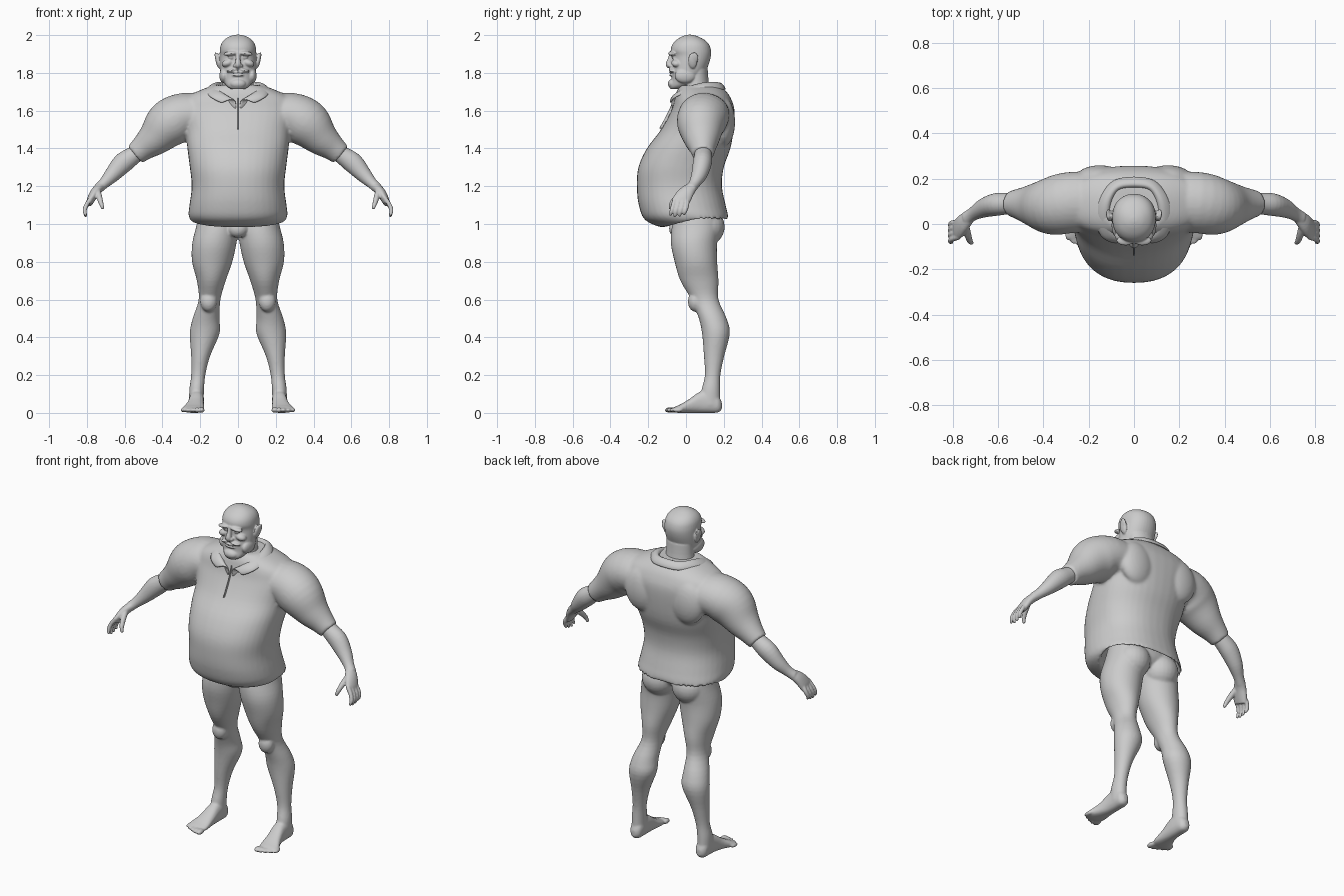
import bpy, bmesh, math
from mathutils import Vector, Matrix

SEG = 40

def smooth(rows, k=4):
    """Catmull-Rom interpolation of rows of numbers."""
    out, n = [], len(rows)
    for i in range(n - 1):
        quad = zip(rows[max(i - 1, 0)], rows[i], rows[i + 1], rows[min(i + 2, n - 1)])
        quad = list(quad)
        for j in range(k):
            t = j / k
            out.append([.5 * (2*b + (c - a)*t + (2*a - 5*b + 4*c - d)*t*t
                              + (3*b - a - 3*c + d)*t**3) for a, b, c, d in quad])
    return out + [list(rows[-1])]

def skin(bm, rings):
    """Bridge rings of points and cap both ends."""
    vs = [[bm.verts.new(p) for p in r] for r in rings]
    faces = [bm.faces.new(vs[0]), bm.faces.new(vs[-1])]
    for a, b in zip(vs, vs[1:]):
        for i in range(len(a)):
            j = (i + 1) % len(a)
            faces.append(bm.faces.new((a[i], a[j], b[j], b[i])))
    bmesh.ops.recalc_face_normals(bm, faces=faces)

def stack(bm, rows, axis='z', e=2.0):
    """Rows (t, a0, a1, b0, b1[, front drop]) along z (a=x, b=y) or y (a=x, b=z)."""
    rings = []
    for r in smooth(rows):
        t, a0, a1, b0, b1 = r[:5]
        drop = r[5] if len(r) > 5 else 0
        ring = []
        for i in range(SEG):
            w = 2 * math.pi * i / SEG
            c, s = math.cos(w), math.sin(w)
            a = (a0 + a1)/2 + (a1 - a0)/2 * math.copysign(abs(c)**(2/e), c)
            b = (b0 + b1)/2 + (b1 - b0)/2 * math.copysign(abs(s)**(2/e), s)
            ring.append((a, b, t - drop * max(0, -s)) if axis == 'z' else (a, t, b))
        rings.append(ring)
    skin(bm, rings)

def tube(bm, rows, n=24):
    """Rows (x, y, z, radius across, radius along y) swept as a limb."""
    rows = smooth(rows)
    P = [Vector(r[:3]) for r in rows]
    rings = []
    for i, r in enumerate(rows):
        t = (P[min(i + 1, len(P) - 1)] - P[max(i - 1, 0)]).normalized()
        u = t.cross(Vector((0, 1, 0))).normalized()
        v = u.cross(t)
        ang = [2 * math.pi * k / n for k in range(n)]
        rings.append([P[i] + u*math.cos(w)*r[3] + v*math.sin(w)*r[4] for w in ang])
    skin(bm, rings)

def ball(bm, c, r, rot=0, axis='Y'):
    m = Matrix.Translation(c) @ Matrix.Rotation(rot, 4, axis) @ Matrix.Diagonal((*r, 1))
    bmesh.ops.create_uvsphere(bm, u_segments=24, v_segments=14, radius=1, matrix=m)

def mirror(bm):
    d = bmesh.ops.duplicate(bm, geom=bm.verts[:] + bm.edges[:] + bm.faces[:])['geom']
    for v in d:
        if isinstance(v, bmesh.types.BMVert):
            v.co.x *= -1
    bmesh.ops.reverse_faces(bm, faces=[f for f in d if isinstance(f, bmesh.types.BMFace)])

def finish(name, bm, voxel=0, relax=4):
    me = bpy.data.meshes.new(name)
    bm.to_mesh(me)
    bm.free()
    ob = bpy.data.objects.new(name, me)
    bpy.context.collection.objects.link(ob)
    for p in me.polygons:
        p.use_smooth = True
    if voxel:
        m = ob.modifiers.new('fuse', 'REMESH')
        m.mode, m.voxel_size, m.use_smooth_shade = 'VOXEL', voxel, True
        s = ob.modifiers.new('relax', 'SMOOTH')
        s.factor, s.iterations = .5, relax
    return ob

# shirt: sleeves, then the torso with a hollow hem
bm = bmesh.new()
tube(bm, [(.15, .10, 1.57, .11, .13), (.28, .095, 1.575, .12, .135), (.365, .08, 1.53, .127, .128),
          (.44, .083, 1.455, .095, .098), (.50, .088, 1.405, .07, .072), (.545, .09, 1.367, .058, .056)], 32)
mirror(bm)
stack(bm, [(1.14, -.22, .22, -.08, .17, 0), (1.05, -.235, .235, -.09, .2, .02),
           (1.022, -.25, .25, -.115, .222, .04), (1.05, -.262, .262, -.215, .222, .03),
           (1.1, -.257, .257, -.25, .21, 0), (1.2, -.245, .245, -.26, .19, 0),
           (1.3, -.255, .255, -.252, .2, 0), (1.4, -.268, .268, -.207, .235, 0),
           (1.5, -.28, .28, -.132, .252, 0), (1.6, -.31, .31, -.078, .257, 0),
           (1.66, -.29, .29, -.06, .24, 0), (1.70, -.22, .22, -.05, .215, 0),
           (1.735, -.13, .13, -.03, .175, 0)], e=2.3)
for s in (-1, 1):  # shoulder blades
    ball(bm, (s*.15, .2, 1.54), (.11, .06, .13))
finish('shirt', bm, .009, 6)

# button strip down the chest
bm = bmesh.new()
tube(bm, [(0, -.055, 1.665, .004, .012), (0, -.078, 1.6, .004, .012), (0, -.131, 1.5, .004, .012)], 12)
for v in bm.verts:
    v.co.x *= .6
finish('shirt_placket', bm)

# collar: folded band between an upper and a lower edge
top = [(0, .165, 1.752), (.07, .155, 1.752), (.105, .09, 1.75), (.102, .01, 1.725), (.06, -.05, 1.69), (.008, -.075, 1.66)]
low = [(0, .21, 1.71), (.09, .195, 1.71), (.155, .115, 1.715), (.172, .02, 1.70), (.145, -.06, 1.668), (.085, -.085, 1.637)]
bm = bmesh.new()
edges = []
for a, b in zip(smooth(top, 3), smooth(low, 3)):
    a, b = Vector(a), Vector(b)
    mid = (a + b)/2 + Vector((0, 0, .012))
    foot = Vector((a.x * .97, a.y * .97, a.z - .06))
    edges.append([bm.verts.new(p) for p in (foot, a, mid, b)])
for a, b in zip(edges, edges[1:]):
    for i in range(3):
        bm.faces.new((a[i], b[i], b[i + 1], a[i + 1]))
bmesh.ops.recalc_face_normals(bm, faces=bm.faces[:])
collar = finish('collar', bm)
collar.modifiers.new('both', 'MIRROR').use_clip = True
sol = collar.modifiers.new('cloth', 'SOLIDIFY')
sol.thickness, sol.offset = .012, 0
collar.modifiers.new('soft', 'SUBSURF').levels = 1
collar.modifiers['soft'].render_levels = 1

# arms with hands
bm = bmesh.new()
tube(bm, [(.49, .09, 1.41, .04, .04), (.555, .09, 1.362, .048, .047), (.61, .086, 1.322, .054, .05),
          (.665, .07, 1.262, .042, .042), (.71, .045, 1.215, .029, .03), (.74, .025, 1.188, .027, .03)])
tube(bm, [(.725, .037, 1.2, .024, .028), (.755, .005, 1.17, .025, .04), (.778, -.022, 1.13, .021, .047),
          (.787, -.032, 1.105, .014, .042)])
for i in range(4):  # fingers
    y, z = -.066 + .024*i, .008*abs(i - 1.3)
    tube(bm, [(.775, y*.8 - .005, 1.14, .012, .012), (.80, y, 1.105, .012, .012),
              (.812, y - .01, 1.07, .011, .011), (.805, y - .018, 1.035 + z, .007, .007)], 12)
tube(bm, [(.745, -.01, 1.175, .018, .018), (.735, -.045, 1.145, .016, .016),
          (.725, -.075, 1.11, .013, .013), (.715, -.085, 1.08, .008, .008)], 12)
mirror(bm)
finish('arms', bm, .005, 3)

# legs, feet and hips
bm = bmesh.new()
stack(bm, [(1.1, .01, .20, -.04, .17), (1.0, -.005, .218, -.072, .185), (.9, .008, .242, -.08, .165),
           (.8, .03, .243, -.06, .165), (.7, .065, .218, -.03, .172), (.6, .093, .208, .028, .172),
           (.5, .098, .24, .068, .215), (.42, .098, .255, .085, .232), (.3, .148, .248, .095, .202),
           (.2, .173, .248, .1, .182), (.12, .18, .258, .082, .18), (.04, .182, .258, .075, .182)])
ball(bm, (.155, .05, .59), (.045, .04, .055))       # kneecap
ball(bm, (.1, .105, .985), (.1, .1, .1))            # buttock
stack(bm, [(.19, .205, .232, .02, .055), (.17, .185, .252, .002, .09), (.12, .18, .257, 0, .12),
           (.07, .18, .26, 0, .11), (.02, .18, .272, 0, .075), (-.03, .178, .294, 0, .045),
           (-.06, .185, .297, .002, .032), (-.072, .2, .285, .008, .022)], 'y', 2.4)
for i in range(5):  # toes
    ball(bm, (.194 + .0245*i, -.084 + .0025*i*i, .015), (.018 if i == 0 else .0125, .03, .015 - .001*i))
mirror(bm)
ball(bm, (0, -.045, .975), (.055, .045, .048))      # groin
stack(bm, [(.97, -.12, .12, -.04, .14), (1.03, -.2, .2, -.07, .18), (1.12, -.19, .19, -.04, .16)])
finish('legs', bm, .007, 4)

# head: right half features first
bm = bmesh.new()
ball(bm, (.106, .036, 1.865), (.013, .025, .043), .2)              # ear
ball(bm, (.114, .045, 1.88), (.008, .02, .03), .2)                 # ear rim
ball(bm, (.038, -.073, 1.903), (.04, .022, .012), .12)             # brow
ball(bm, (.055, -.05, 1.852), (.032, .028, .02), .3)               # cheekbone
ball(bm, (.036, -.061, 1.882), (.017, .014, .011))                 # eye
ball(bm, (.014, -.082, 1.838), (.013, .015, .01))                  # nostril
ball(bm, (.028, -.071, 1.815), (.034, .02, .009), .25)             # moustache
ball(bm, (.075, -.005, 1.785), (.024, .055, .04))                  # jaw corner
mirror(bm)
tube(bm, [(0, -.072, 1.91, .012, .014), (0, -.082, 1.875, .012, .014), (0, -.092, 1.845, .016, .016), (0, -.084, 1.832, .01, .012)], 16)
ball(bm, (0, -.074, 1.803), (.036, .017, .006))                    # upper lip
ball(bm, (0, -.073, 1.788), (.032, .017, .007))                    # lower lip
ball(bm, (0, -.07, 1.742), (.042, .026, .026))                     # chin beard
stack(bm, [(1.714, -.035, .035, -.082, -.02), (1.73, -.06, .06, -.086, .02), (1.765, -.083, .083, -.076, .07),
           (1.80, -.093, .093, -.076, .1), (1.85, -.096, .096, -.073, .122), (1.89, -.096, .096, -.07, .132),
           (1.92, -.096, .096, -.08, .132), (1.95, -.09, .09, -.072, .122), (1.975, -.073, .073, -.05, .098),
           (1.994, -.043, .043, -.018, .06), (2.002, -.012, .012, .008, .03)], e=2.15)
stack(bm, [(1.6, -.12, .12, -.02, .18), (1.68, -.095, .095, -.02, .14), (1.74, -.082, .082, -.01, .122),
           (1.82, -.08, .08, 0, .115)])
finish('head', bm, .0045, 3)
